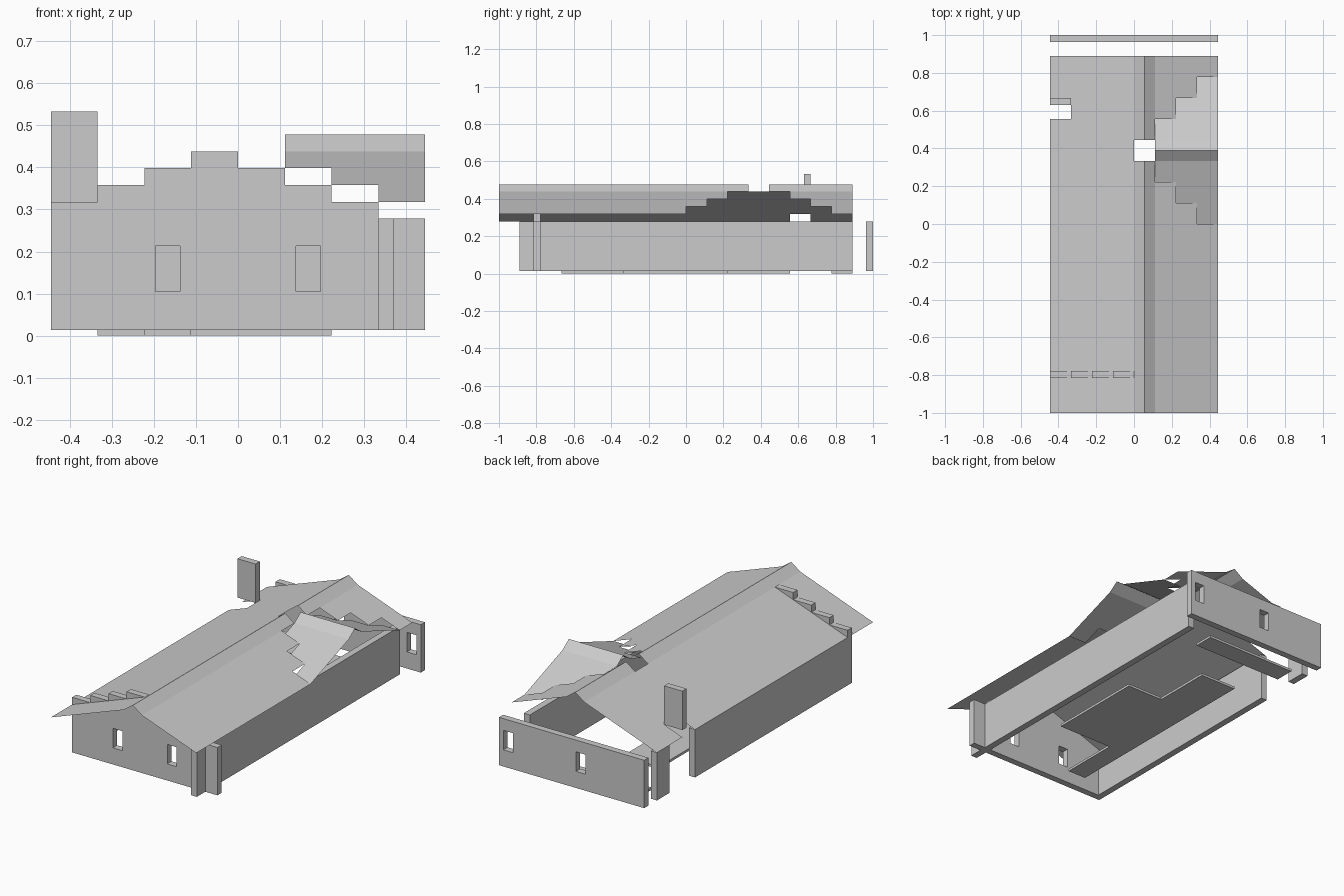
import bpy, bmesh

if "Cube" in bpy.data.objects:
    bpy.data.objects.remove(bpy.data.objects["Cube"])

C = 1 / 9          # building module
T = C / 3          # wall thickness
STEP = 0.04        # roof rise per module
BASE, EAVE = 0.0133, 0.278

grey = bpy.data.materials.new("plain grey")
grey.use_nodes = True
grey.diffuse_color = (0.6, 0.6, 0.6, 1)
grey.node_tree.nodes["Principled BSDF"].inputs["Base Color"].default_value = (0.6, 0.6, 0.6, 1)


def finish(name, bm):
    mesh = bpy.data.meshes.new(name)
    bm.to_mesh(mesh)
    bm.free()
    mesh.materials.append(grey)
    obj = bpy.data.objects.new(name, mesh)
    bpy.context.collection.objects.link(obj)
    return obj


def prism(name, outline, axis, low, high):
    """Extrude a flat outline along y or z."""
    bm = bmesh.new()
    place = (lambda a, b: (a, low, b)) if axis == "y" else (lambda a, b: (a, b, low))
    face = bm.faces.new([bm.verts.new(place(a, b)) for a, b in outline])
    made = bmesh.ops.extrude_face_region(bm, geom=[face])["geom"]
    shift = (0, high - low, 0) if axis == "y" else (0, 0, high - low)
    bmesh.ops.translate(bm, vec=shift, verts=[v for v in made if isinstance(v, bmesh.types.BMVert)])
    bmesh.ops.recalc_face_normals(bm, faces=bm.faces)
    return finish(name, bm)


def box(name, x0, x1, y0, y1, z0, z1):
    return prism(name, [(x0, y0), (x1, y0), (x1, y1), (x0, y1)], "z", z0, z1)


def sheet(name, quads):
    """Thin roof skin facing upwards."""
    bm = bmesh.new()
    for quad in quads:
        bm.faces.new([bm.verts.new(p) for p in quad])
    bmesh.ops.remove_doubles(bm, verts=bm.verts, dist=0.0005)
    for face in bm.faces:
        face.normal_update()
        if face.normal.z < 0:
            face.normal_flip()
    return finish(name, bm)


def cut_windows(wall, y, centres):
    for cx in centres:
        cutter = box("window_cutter", cx - 0.029, cx + 0.029, y - C, y + C, 0.105, 0.213)
        cutter.hide_render = True
        mod = wall.modifiers.new("window", "BOOLEAN")
        mod.operation, mod.solver, mod.object = "DIFFERENCE", "EXACT", cutter
        bpy.context.view_layer.objects.active = wall
        bpy.ops.object.modifier_apply(modifier=mod.name)
        bpy.data.objects.remove(cutter)


# Stepped front gable wall
outline = [(4 * C, BASE), (-4 * C, BASE)]
for i, level in enumerate([1, 2, 3, 4, 3, 2, 1, 0]):
    z = EAVE + level * STEP
    outline += [((i - 4) * C, z), ((i - 3) * C, z)]
gable = prism("front_gable_wall", outline, "y", -7 * C - T, -7 * C)
cut_windows(gable, -7 * C, [-1.5 * C, 1.5 * C])

# Detached back wall
back = box("back_wall", -4 * C, 4 * C, 9 * C - T, 9 * C, BASE, EAVE)
cut_windows(back, 9 * C, [-0.5 * C, 3.5 * C])

# Side walls, with a doorway gap on the right side
box("left_wall", 3 * C, 3 * C + T, -8 * C, 8 * C, BASE, EAVE)
box("right_wall", -4 * C, -4 * C + T, -7 * C, 5 * C, BASE, EAVE)
box("right_wall_end", -4 * C, -4 * C + T, 7 * C, 8 * C, BASE, EAVE)

# Chimney
box("chimney", -4 * C, -3 * C, 6 * C - T, 6 * C, EAVE + STEP, 0.533)

# Floor plates
prism("main_floor", [(x * C, y * C) for x, y in
      [(-2, -6), (-1, -6), (-1, -3), (2, -3), (2, 2), (0, 2), (0, 5), (-2, 5)]], "z", 0, BASE)
box("back_floor", -3 * C, 2 * C, 7 * C, 8 * C, 0, BASE)

# Main roof: one profile swept along y, leaving out the open cells
profile = [(i - 4, i) for i in range(5)] + [(0.5, 5)] + [(i, 5 - i) for i in range(1, 5)]
quads = []
for (xa, la), (xb, lb) in zip(profile, profile[1:]):
    za, zb = EAVE + la * STEP, EAVE + lb * STEP
    for j in range(-9, 8):
        chimney_hole = xa == -4 and j == 5
        dormer_hole = xa >= 0 and abs(j - 3) <= int(xa)
        if not (chimney_hole or dormer_hole):
            quads.append([(xa * C, j * C, za), (xb * C, j * C, zb),
                          (xb * C, (j + 1) * C, zb), (xa * C, (j + 1) * C, za)])
sheet("main_roof", quads)

# Dormer roof: ridge cap, then rows that start one cell further out each time
mid, top = 3.5 * C, EAVE + 4 * STEP
quads = []
for side in (-1, 1):
    rows = [(0, 0.5, top + STEP, top, 1)]
    rows += [(r - 0.5, r + 0.5, top - (r - 1) * STEP, top - r * STEP, r) for r in (1, 2, 3)]
    for near, far, zn, zf, first in rows:
        yn, yf = mid + side * near * C, mid + side * far * C
        for i in range(first, 4):
            quads.append([(i * C, yn, zn), ((i + 1) * C, yn, zn),
                          ((i + 1) * C, yf, zf), (i * C, yf, zf)])
sheet("dormer_roof", quads)
